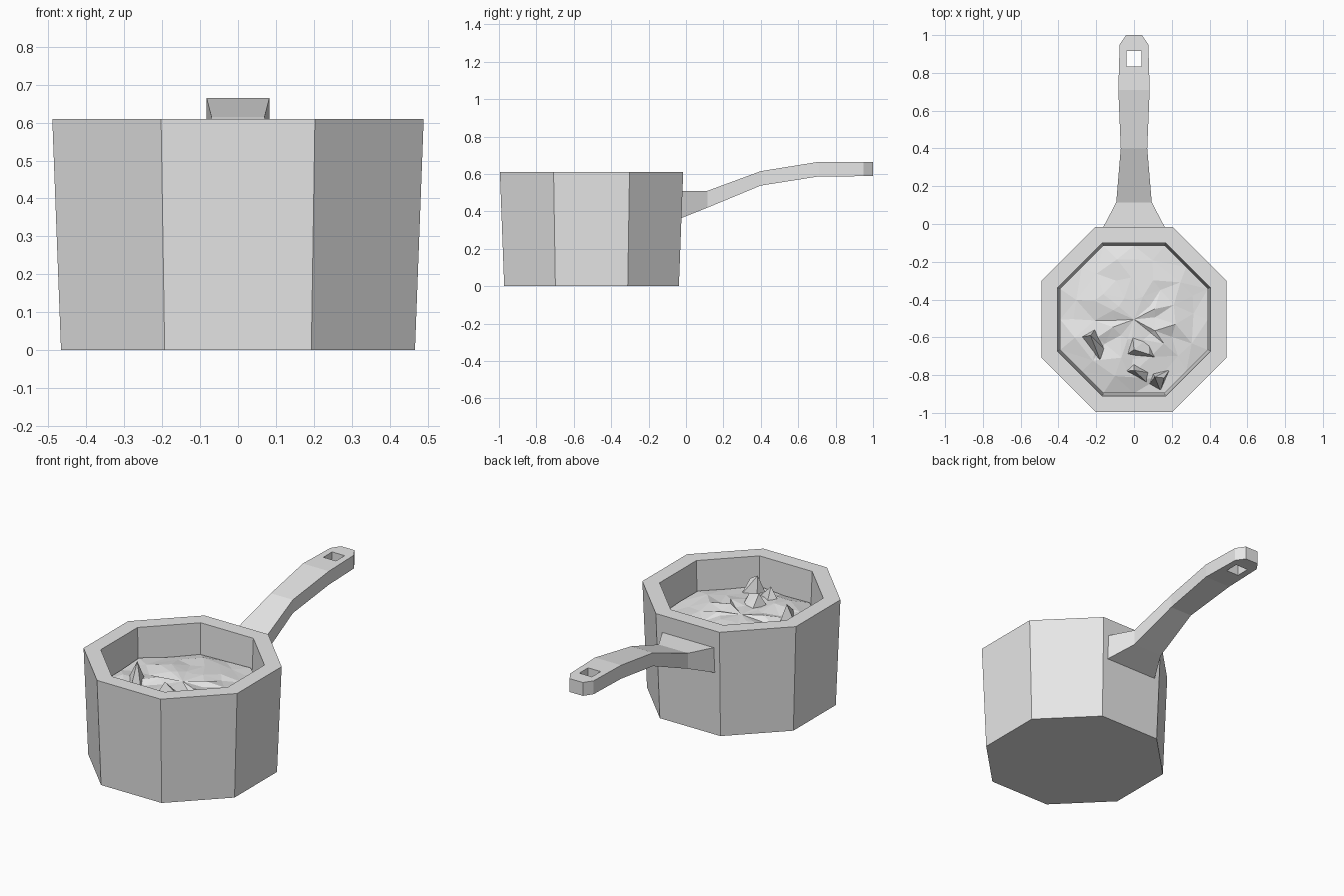
import bpy, bmesh, math, random
from mathutils import Vector

if "Cube" in bpy.data.objects:
    bpy.data.objects.remove(bpy.data.objects["Cube"])

random.seed(4)
POT_Y = -0.505

grey = bpy.data.materials.new("light grey")
grey.use_nodes = True
grey.diffuse_color = (0.8, 0.8, 0.8, 1)
for node in grey.node_tree.nodes:
    if node.type == 'BSDF_PRINCIPLED':
        node.inputs["Base Color"].default_value = grey.diffuse_color


def finish(name, bm):
    bmesh.ops.recalc_face_normals(bm, faces=bm.faces)
    mesh = bpy.data.meshes.new(name)
    bm.to_mesh(mesh)
    bm.free()
    mesh.materials.append(grey)
    obj = bpy.data.objects.new(name, mesh)
    bpy.context.collection.objects.link(obj)
    return obj


def bridge(bm, a, b):
    """Join two closed rings of equal length with quads."""
    n = len(a)
    for i in range(n):
        j = (i + 1) % n
        bm.faces.new((a[i], a[j], b[j], b[i]))


def octagon_radius(angle, apothem):
    """Distance from the centre to an octagon's edge in a direction."""
    step = math.pi / 4
    return apothem / math.cos((angle + step / 2) % step - step / 2)


def ring(bm, count, apothem, z, start=0.0, wobble=0.0, lift=0.0):
    verts = []
    for i in range(count):
        a = start + math.tau * i / count + random.uniform(-wobble, wobble) * 2
        r = octagon_radius(a, apothem) + random.uniform(-wobble, wobble) * 0.2
        verts.append(bm.verts.new((r * math.cos(a), POT_Y + r * math.sin(a),
                                   z + random.uniform(-lift, lift))))
    return verts


# Pot: one eight-sided wall running up the outside and down the inside
bm = bmesh.new()
profile = [(0.467, 0), (0.49, 0.61), (0.405, 0.61), (0.387, 0.08)]
rings = [ring(bm, 8, r, z, math.pi / 8) for r, z in profile]
for lower, upper in zip(rings, rings[1:]):
    bridge(bm, lower, upper)
bm.faces.new(rings[0])
bm.faces.new(rings[-1])
finish("pot", bm)

# Handle: stations of y, half width, bottom and top
bm = bmesh.new()
stations = [
    (-0.03, 0.17, 0.362, 0.51), (0.115, 0.094, 0.42, 0.51),
    (0.4, 0.07, 0.538, 0.615), (0.71, 0.083, 0.587, 0.665),
    (0.95, 0.076, 0.588, 0.665), (1.0, 0.042, 0.588, 0.665),
]
sections = [[bm.verts.new(p) for p in
             ((-w, y, lo), (w, y, lo), (w, y, hi), (-w, y, hi))]
            for y, w, lo, hi in stations]
for a, b in zip(sections, sections[1:]):
    bridge(bm, a, b)
bm.faces.new(sections[0])
bm.faces.new(sections[-1])
handle = finish("handle", bm)

# Square hanging hole through the handle end
bm = bmesh.new()
bmesh.ops.create_cube(bm, size=1)
for v in bm.verts:
    v.co = Vector((v.co.x * 0.08, v.co.y * 0.08 + 0.875, v.co.z * 0.4 + 0.62))
cutter = finish("hole_cutter", bm)
cutter.hide_render = True
cut = handle.modifiers.new("hole", 'BOOLEAN')
cut.operation = 'DIFFERENCE'
cut.solver = 'EXACT'
cut.object = cutter
bpy.context.view_layer.update()
evaluated = handle.evaluated_get(bpy.context.evaluated_depsgraph_get())
handle_mesh = bpy.data.meshes.new_from_object(evaluated)
handle.modifiers.clear()
handle.data = handle_mesh
bpy.data.objects.remove(cutter)

# Food: a lumpy faceted mound filling the pot
bm = bmesh.new()
outer = math.pi / 8
layers = [
    ring(bm, 16, 0.391, 0.34, outer),
    ring(bm, 16, 0.391, 0.438, outer, 0, 0.008),
    ring(bm, 16, 0.31, 0.455, outer, 0.06, 0.012),
    ring(bm, 16, 0.21, 0.465, outer, 0.06, 0.014),
    ring(bm, 16, 0.11, 0.47, outer, 0.06, 0.012),
]
for a, b in zip(layers, layers[1:]):
    bridge(bm, a, b)
middle = bm.verts.new((0, POT_Y, 0.472))
for i, v in enumerate(layers[-1]):
    bm.faces.new((v, layers[-1][(i + 1) % 16], middle))
bmesh.ops.triangulate(bm, faces=bm.faces)
finish("food", bm)

# Chunks poking out: a base outline on the food and one or two peaks
chunks = {
    "chunk_left": ([(-0.29, -0.6), (-0.2, -0.55), (-0.14, -0.68), (-0.16, -0.77)],
                   [(-0.23, -0.59, 0.56)]),
    "chunk_middle": ([(-0.05, -0.7), (-0.01, -0.56), (0.08, -0.6), (0.13, -0.715)],
                     [(0.0, -0.665, 0.53), (0.08, -0.69, 0.5)]),
    "chunk_front": ([(-0.06, -0.78), (0.0, -0.73), (0.1, -0.79), (0.08, -0.85)],
                    [(-0.0, -0.775, 0.53)]),
    "chunk_right": ([(0.08, -0.85), (0.1, -0.79), (0.19, -0.77), (0.14, -0.885)],
                    [(0.11, -0.81, 0.55), (0.16, -0.815, 0.52)]),
}
for name, (base, peaks) in chunks.items():
    bm = bmesh.new()
    for x, y in base:
        bm.verts.new((x, y, 0.43))
    for p in peaks:
        bm.verts.new(p)
    bmesh.ops.convex_hull(bm, input=bm.verts)
    finish(name, bm)
